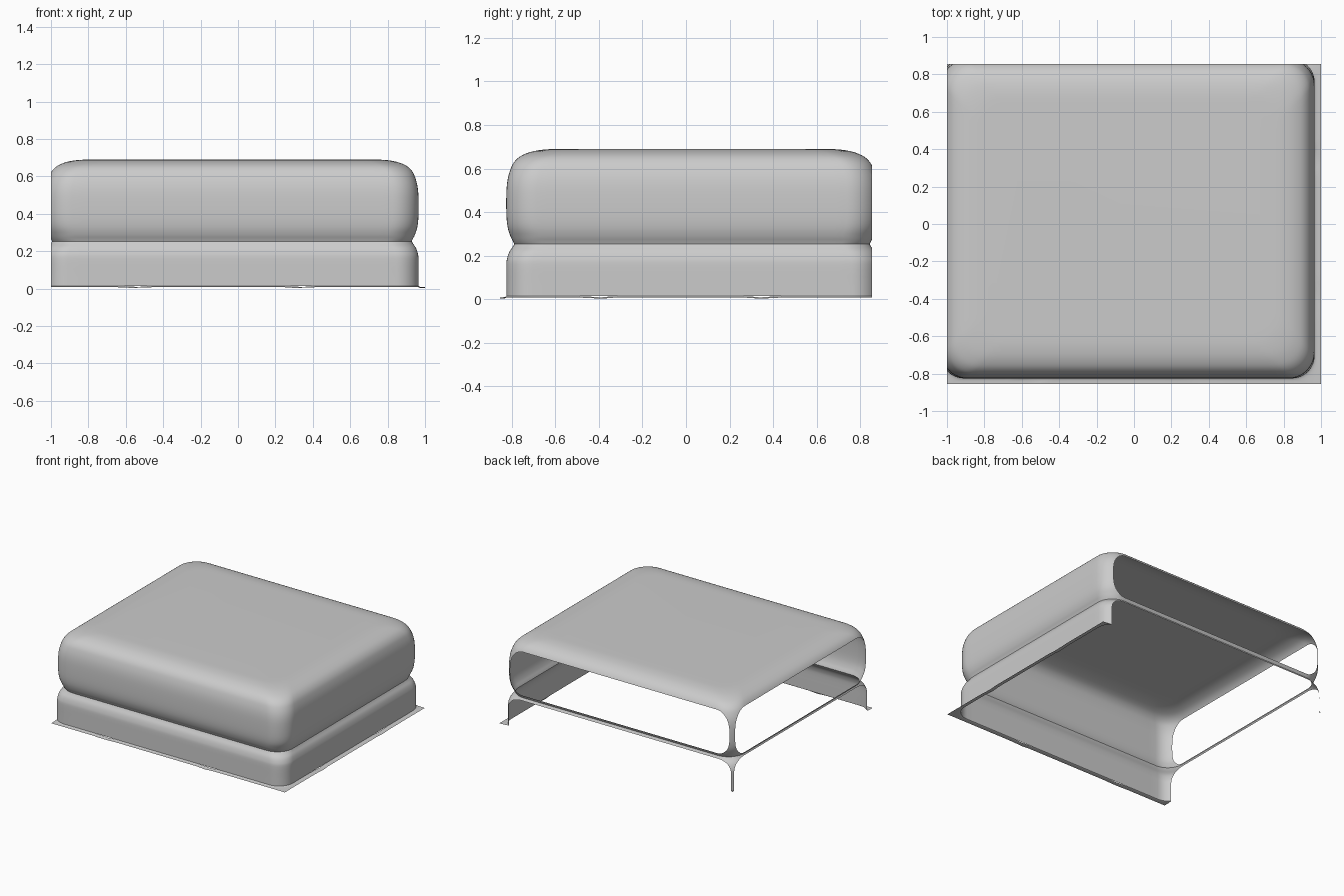
import bpy, bmesh, math
from mathutils import Vector

if "Cube" in bpy.data.objects:
    bpy.data.objects.remove(bpy.data.objects["Cube"])

CX, CY = -0.0325, 0.0275      # centre of the soft block before trimming
HX, HY = 0.9975, 0.8525       # its half sizes
X_LIM, Y_LIM = 1.0, 0.855     # trimming box: opens the left and back sides


def ring(inset, z, radius, per_side=28, per_corner=10):
    """Rounded rectangle as a list of points, counter-clockwise."""
    hx, hy = HX - inset, HY - inset
    corners = []
    for k, (sx, sy) in enumerate([(1, 1), (-1, 1), (-1, -1), (1, -1)]):
        ox, oy = CX + sx * (hx - radius), CY + sy * (hy - radius)
        corners.append([Vector((ox + radius * math.cos(a), oy + radius * math.sin(a), z))
                        for a in ((k + i / per_corner) * math.pi / 2
                                  for i in range(per_corner + 1))])
    pts = []
    for k in range(4):
        end, start = corners[k][-1], corners[(k + 1) % 4][0]
        pts += corners[k]
        pts += [end.lerp(start, i / per_side) for i in range(1, per_side)]
    return pts


def smooth_profile(points, steps):
    """Catmull-Rom curve through (inset, z, radius) points."""
    p = [Vector(q) for q in points]
    p = [2 * p[0] - p[1]] + p + [2 * p[-1] - p[-2]]
    out = []
    for i in range(1, len(p) - 2):
        a, b, c, d = p[i - 1:i + 3]
        for s in range(steps):
            t = s / steps
            out.append(0.5 * (2 * b + (c - a) * t + (2 * a - 5 * b + 4 * c - d) * t * t
                              + (3 * b - a - 3 * c + d) * t ** 3))
    return out + [p[-2]]


def loft(name, profile, steps=3, cap=False, warp=None):
    bm = bmesh.new()
    rows = [[bm.verts.new(v) for v in ring(*q)] for q in smooth_profile(profile, steps)]
    for lo, hi in zip(rows, rows[1:]):
        n = len(lo)
        for i in range(n):
            j = (i + 1) % n
            bm.faces.new((hi[i], lo[i], lo[j], hi[j]))
    if cap:
        bm.faces.new(rows[0])
    if warp:
        for v in bm.verts:
            v.co.z += warp(v.co)
    # trim to the bounding box on all four sides
    for axis, lim in (((1, 0, 0), X_LIM), ((0, 1, 0), Y_LIM)):
        for s in (1, -1):
            n = Vector(axis) * s
            bmesh.ops.bisect_plane(bm, geom=bm.verts[:] + bm.edges[:] + bm.faces[:],
                                   plane_co=n * lim, plane_no=n, clear_outer=True)
    bmesh.ops.recalc_face_normals(bm, faces=bm.faces[:])
    me = bpy.data.meshes.new(name)
    bm.to_mesh(me)
    bm.free()
    for f in me.polygons:
        f.use_smooth = True
    ob = bpy.data.objects.new(name, me)
    bpy.context.collection.objects.link(ob)
    return ob


def sag(co):
    """Small droops along the front and right hems."""
    def dip(t, c):
        return math.exp(-((t - c) / 0.04) ** 2)
    if co.y < -0.75:
        return -0.006 * (dip(co.x, -0.55) + dip(co.x, 0.33))
    if co.x > 0.9:
        return -0.006 * (dip(co.y, -0.4) + dip(co.y, 0.35))
    return 0.0


# upper cushion: flat top, soft shoulders, straight sides, tucked under
loft("cushion", [(0.24, 0.69, 0.14), (0.18, 0.688, 0.14), (0.125, 0.68, 0.14),
                 (0.085, 0.667, 0.14), (0.055, 0.65, 0.14), (0.032, 0.625, 0.14),
                 (0.018, 0.595, 0.14), (0.006, 0.55, 0.14), (0.0, 0.49, 0.14),
                 (0.0, 0.39, 0.14), (0.006, 0.33, 0.14), (0.018, 0.29, 0.14),
                 (0.029, 0.268, 0.13), (0.036, 0.253, 0.13)], cap=True)

# lower base below the groove
loft("base", [(0.036, 0.253, 0.13), (0.028, 0.239, 0.125), (0.014, 0.218, 0.12),
              (0.004, 0.19, 0.12), (0.0, 0.16, 0.12), (0.0, 0.08, 0.12),
              (0.0, 0.014, 0.12)])

# thin hem flaring onto the floor
loft("floor_hem", [(0.0, 0.014, 0.12), (-0.008, 0.010, 0.11),
                   (-0.03, 0.008, 0.06), (-0.1, 0.006, 0.02)], warp=sag)
